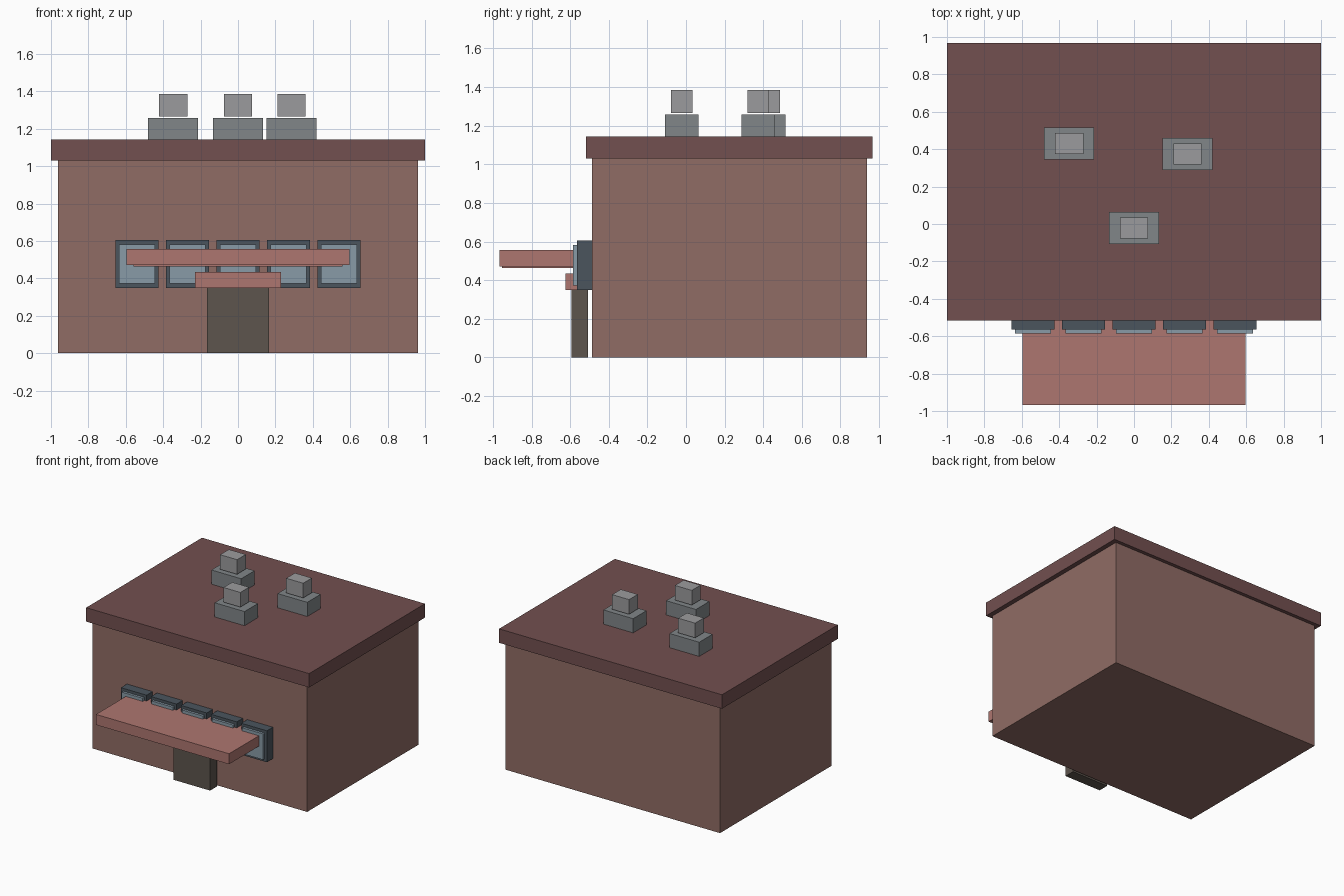
import bpy

if "Cube" in bpy.data.objects:
    bpy.data.objects.remove(bpy.data.objects["Cube"])


def material(name, rgb):
    m = bpy.data.materials.new(name)
    m.diffuse_color = (*rgb, 1)
    m.use_nodes = True
    m.node_tree.nodes["Principled BSDF"].inputs["Base Color"].default_value = m.diffuse_color
    return m


BRICK = material("brick", (0.28, 0.15, 0.13))
ROOF = material("roof", (0.17, 0.08, 0.08))
AWNING = material("awning", (0.42, 0.18, 0.16))
FRAME = material("frame", (0.07, 0.09, 0.11))
GLASS = material("glass", (0.25, 0.33, 0.39))
DOOR = material("door", (0.11, 0.09, 0.075))
METAL = material("metal", (0.22, 0.24, 0.25))
CAP = material("cap", (0.33, 0.33, 0.34))


def box(name, x, y, z, mat):
    """Box from (min, max) extents on each axis."""
    bpy.ops.mesh.primitive_cube_add(size=1, location=[(a + b) / 2 for a, b in (x, y, z)])
    ob = bpy.context.object
    ob.name = name
    ob.scale = [b - a for a, b in (x, y, z)]
    bpy.ops.object.transform_apply(location=False, rotation=False, scale=True)
    ob.data.materials.append(mat)
    return ob


def span(centre, size):
    return centre - size / 2, centre + size / 2


# Building shell
box("walls", (-0.962, 0.962), (-0.488, 0.938), (0, 1.03), BRICK)
box("roof_slab", (-1, 1), (-0.517, 0.967), (1.03, 1.143), ROOF)

# Row of windows
for i in range(5):
    cx = (i - 2) * 0.27
    box(f"window_frame_{i + 1}", span(cx, 0.23), (-0.565, -0.488), (0.35, 0.605), FRAME)
    box(f"window_glass_{i + 1}", span(cx, 0.19), (-0.585, -0.53), (0.372, 0.582), GLASS)

# Awning with thin underside panel
box("awning", (-0.597, 0.597), (-0.967, -0.488), (0.472, 0.557), AWNING)
box("awning_underside", (-0.56, 0.56), (-0.952, -0.5), (0.464, 0.48), AWNING)

# Entrance
box("door", (-0.165, 0.165), (-0.593, -0.507), (0, 0.35), DOOR)
box("door_canopy", (-0.23, 0.23), (-0.625, -0.488), (0.349, 0.434), AWNING)

# Rooftop vents
for i, (cx, cy) in enumerate([(-0.347, 0.431), (0, -0.022), (0.286, 0.374)]):
    box(f"vent_base_{i + 1}", span(cx, 0.267), span(cy, 0.171), (1.143, 1.258), METAL)
    box(f"vent_cap_{i + 1}", span(cx, 0.152), span(cy, 0.112), (1.267, 1.386), CAP)
